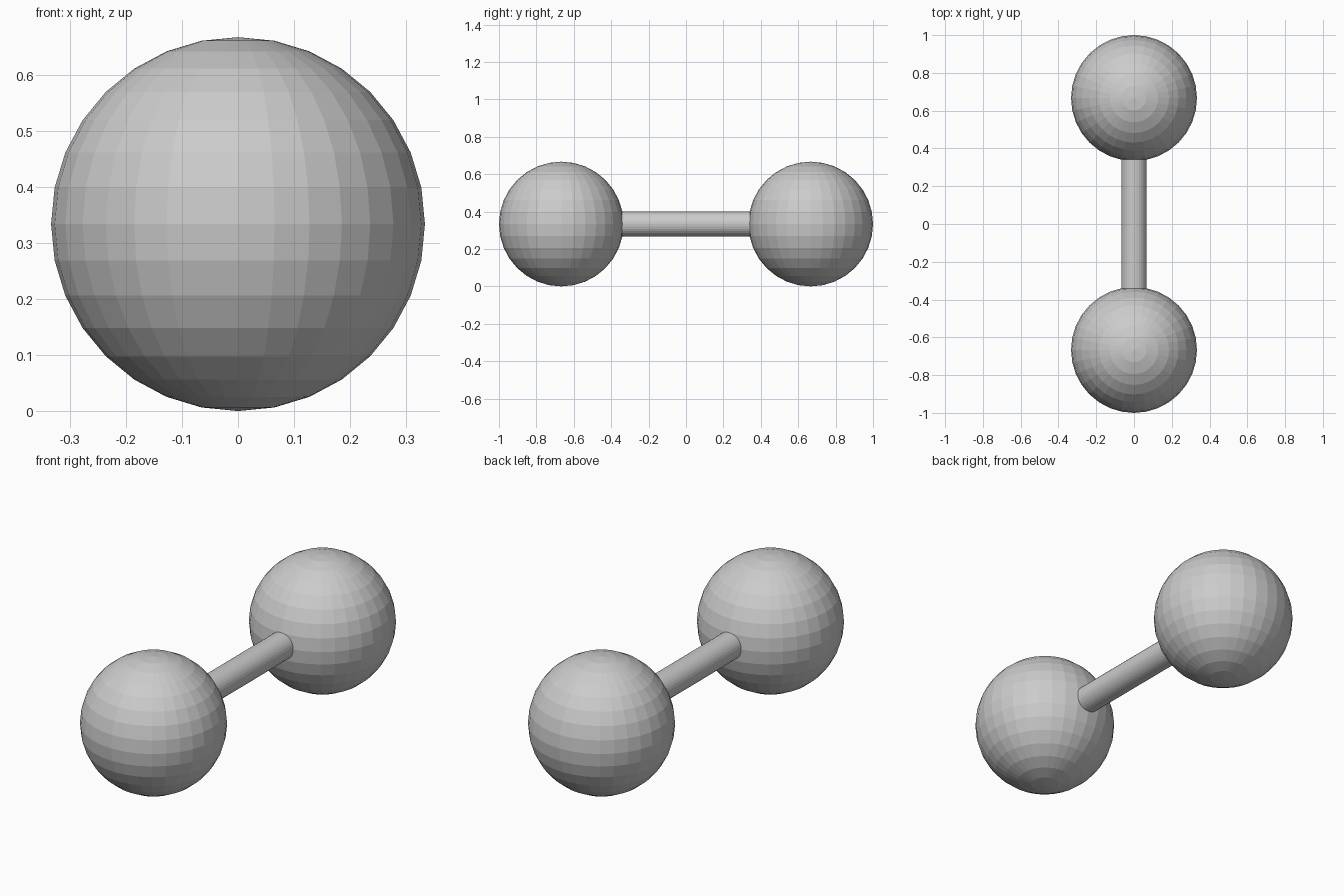
import bpy
from math import pi

if "Cube" in bpy.data.objects:
    bpy.data.objects.remove(bpy.data.objects["Cube"])

R = 1 / 3          # ball radius
D = 2 / 3          # ball centre distance from the middle
ROD_R = 1 / 15     # bar radius

# Two faceted balls
for name, side in (("front_ball", -1), ("back_ball", 1)):
    bpy.ops.mesh.primitive_uv_sphere_add(segments=32, ring_count=16, radius=R,
                                         location=(0, side * D, R))
    bpy.context.object.name = name

# Connecting bar, running to the ball centres
bpy.ops.mesh.primitive_cylinder_add(vertices=32, radius=ROD_R, depth=2 * D,
                                    location=(0, 0, R), rotation=(pi / 2, 0, 0))
bpy.context.object.name = "connecting_bar"
